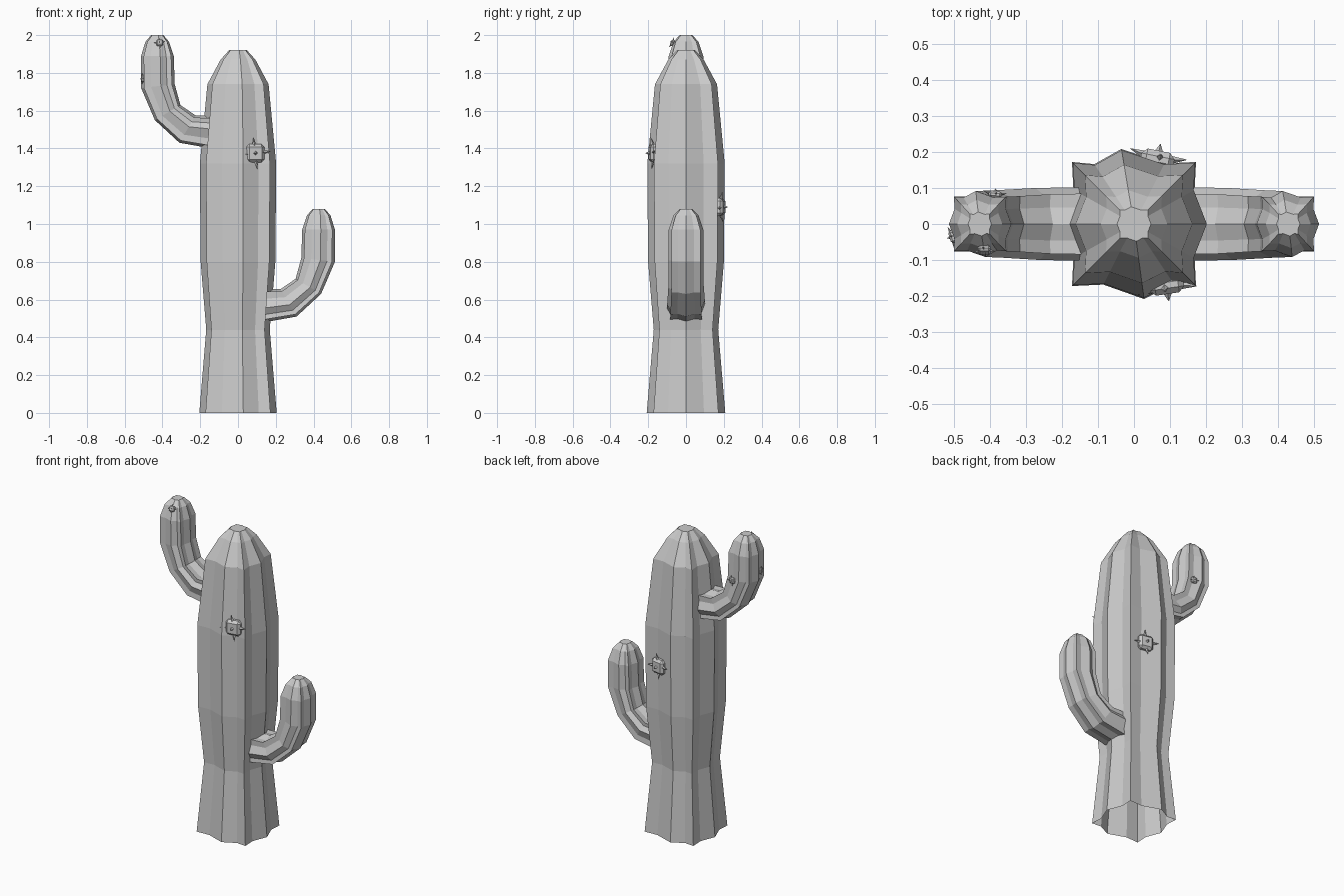
import bpy, bmesh, math
from mathutils import Vector, Matrix

if "Cube" in bpy.data.objects:
    bpy.data.objects.remove(bpy.data.objects["Cube"])

# Ribbed star cross-section (8 ridges, 8 valleys), about 0.205 in radius
SECTION = [(0.205, 0), (0.168, 0.095), (0.172, 0.172), (0.085, 0.168),
           (-0.035, 0.208), (-0.11, 0.166), (-0.172, 0.172), (-0.168, 0.095),
           (-0.205, 0), (-0.168, -0.095), (-0.172, -0.172), (-0.085, -0.168),
           (0.028, -0.208), (0.11, -0.166), (0.172, -0.172), (0.168, -0.095)]


def finish(bm, name):
    bmesh.ops.recalc_face_normals(bm, faces=bm.faces[:])
    mesh = bpy.data.meshes.new(name)
    bm.to_mesh(mesh)
    bm.free()
    obj = bpy.data.objects.new(name, mesh)
    bpy.context.collection.objects.link(obj)
    return obj


def loft(rings, name):
    """Skin a list of rings, closing only the last one."""
    bm = bmesh.new()
    loops = [[bm.verts.new(p) for p in ring] for ring in rings]
    n = len(SECTION)
    for a, b in zip(loops, loops[1:]):
        for i in range(n):
            j = (i + 1) % n
            bm.faces.new((a[i], a[j], b[j], b[i]))
    bm.faces.new(loops[-1])
    return finish(bm, name)


# Trunk, open at the bottom: (z, scale)
profile = [(0, 1.0), (0.44, 0.82), (0.80, 0.965), (1.32, 0.985),
           (1.74, 0.79), (1.87, 0.45), (1.92, 0.23)]
loft([[(x * s, y * s, z) for x, y in SECTION] for z, s in profile], "trunk")

# Arm: outer x, z; inner x, z; sideways scale
ARM = [(0.14, 0.48, 0.14, 0.655, 0.49),
       (0.31, 0.51, 0.225, 0.655, 0.48),
       (0.44, 0.63, 0.305, 0.71, 0.45),
       (0.513, 0.80, 0.335, 0.82, 0.44),
       (0.513, 0.97, 0.34, 0.97, 0.44),
       (0.49, 1.045, 0.365, 1.045, 0.32),
       (0.46, 1.08, 0.395, 1.08, 0.16)]


def arm(name, lift, turn):
    rings = []
    for ox, oz, ix, iz, s in ARM:
        outer, inner = Vector((ox, 0, oz)), Vector((ix, 0, iz))
        mid, half = (outer + inner) / 2, (outer - inner) / 2
        rot = Matrix.Rotation(turn, 3, 'Z')
        rings.append([rot @ (mid + half * (u / 0.205) + Vector((0, v * s, lift)))
                      for u, v in SECTION])
    loft(rings, name)


arm("right_arm", 0, 0)
arm("left_arm", 0.92, math.pi)


# Spine clusters: a rounded pad with four sideways thorns and one outward
def spine_cluster(name, pos, normal, size):
    bm = bmesh.new()
    bmesh.ops.create_cube(bm, size=1.0, matrix=Matrix.Diagonal((1.1, 1.1, 0.55, 1)))
    bmesh.ops.bevel(bm, geom=bm.edges[:], offset=0.18, segments=1,
                    affect='EDGES', profile=0.5)
    for k in range(4):
        m = (Matrix.Rotation(k * math.pi / 2 + 0.12, 4, 'Z')
             @ Matrix.Translation((0.64, 0, 0.1))
             @ Matrix.Rotation(math.radians(78), 4, 'Y'))
        bmesh.ops.create_cone(bm, cap_ends=True, segments=4, radius1=0.16,
                              radius2=0.01, depth=0.62, matrix=m)
    bmesh.ops.create_cone(bm, cap_ends=True, segments=4, radius1=0.16, radius2=0.01,
                          depth=0.3, matrix=Matrix.Translation((0, 0, 0.35)))
    obj = finish(bm, name)
    q = Vector(normal).to_track_quat('Z', 'Y')
    obj.matrix_world = (Matrix.Translation(pos) @ q.to_matrix().to_4x4()
                        @ Matrix.Scale(size, 4))


spine_cluster("trunk_front_spines", (0.09, -0.17, 1.375), (0.15, -1, 0), 0.088)
spine_cluster("trunk_back_spines", (0.065, 0.18, 1.09), (0.2, 1, 0), 0.085)
spine_cluster("arm_front_spines", (-0.415, -0.072, 1.96), (0, -1, 0.5), 0.032)
spine_cluster("arm_side_spines", (-0.503, -0.035, 1.77), (-1, -0.3, 0), 0.032)
spine_cluster("arm_back_spines", (-0.385, 0.082, 1.72), (0.1, 1, 0), 0.034)
